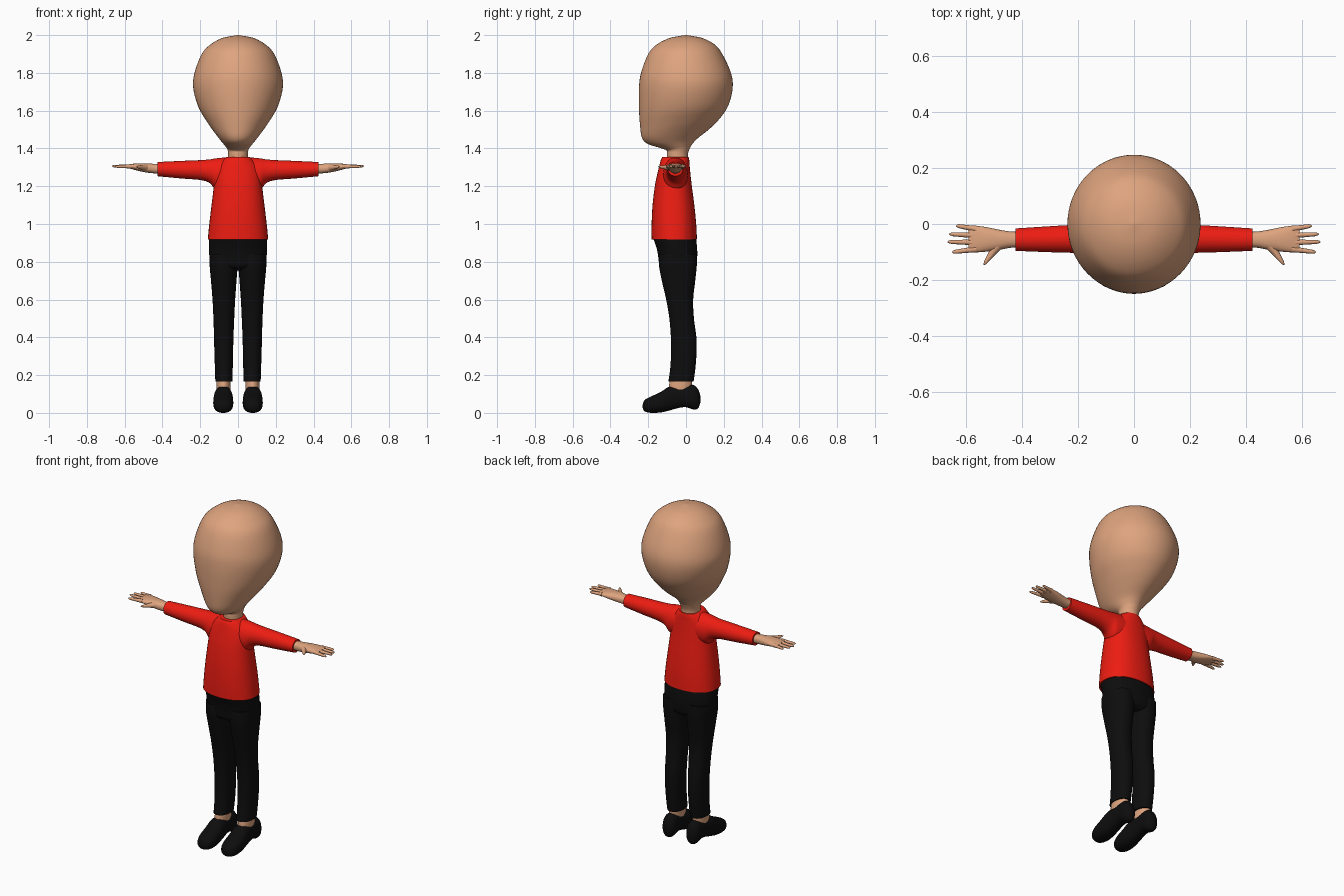
import bpy, bmesh, math
from mathutils import Vector


def material(name, rgb):
    m = bpy.data.materials.new(name)
    m.diffuse_color = (*rgb, 1)
    return m


SKIN = material("skin", (0.73, 0.37, 0.21))
RED = material("red_cloth", (0.85, 0.012, 0.006))
BLACK = material("black_cloth", (0.004, 0.004, 0.004))


def spline(rows, steps):
    """Smooth in-between rows (Catmull-Rom)."""
    out = []
    n = len(rows)
    for i in range(n - 1):
        a, b, c, d = rows[max(i - 1, 0)], rows[i], rows[i + 1], rows[min(i + 2, n - 1)]
        for s in range(steps):
            t = s / steps
            out.append([0.5 * (2 * q + (r - p) * t + (2 * p - 5 * q + 4 * r - w) * t * t
                               + (3 * q - p - 3 * r + w) * t ** 3)
                        for p, q, r, w in zip(a, b, c, d)])
    return out + [list(rows[-1])]


def finish(bm, name, mat, mirror):
    bmesh.ops.recalc_face_normals(bm, faces=bm.faces)
    me = bpy.data.meshes.new(name)
    bm.to_mesh(me)
    bm.free()
    me.materials.append(mat)
    ob = bpy.data.objects.new(name, me)
    bpy.context.collection.objects.link(ob)
    bpy.ops.object.select_all(action='DESELECT')
    ob.select_set(True)
    bpy.context.view_layer.objects.active = ob
    bpy.ops.object.shade_smooth_by_angle(angle=math.radians(45))
    if mirror:
        ob.modifiers.new("mirror", 'MIRROR').use_mirror_merge = False
    return ob


def skin_rings(bm, rings):
    vs = [[bm.verts.new(p) for p in r] for r in rings]
    n = len(vs[0])
    for r, s in zip(vs, vs[1:]):
        for k in range(n):
            bm.faces.new((r[k], r[(k + 1) % n], s[(k + 1) % n], s[k]))
    bm.faces.new(vs[0])
    bm.faces.new(vs[-1])


def loft(name, axis, rows, mat, mirror=False, power=2.0, sides=40, steps=5):
    """Rows: position on axis, u min, u max, v min, v max, optional tilt along v."""
    bm = bmesh.new()
    rings = []
    for row in spline(rows, steps):
        t, u0, u1, v0, v1 = row[:5]
        tilt = row[5] if len(row) > 5 else 0
        ring = []
        for k in range(sides):
            a = 2 * math.pi * k / sides
            c, s = (math.copysign(abs(f) ** (2 / power), f) for f in (math.cos(a), math.sin(a)))
            u = (u0 + u1) / 2 + (u1 - u0) / 2 * c
            v = (v0 + v1) / 2 + (v1 - v0) / 2 * s
            w = t + tilt * s
            ring.append({'x': (w, u, v), 'y': (u, w, v), 'z': (u, v, w)}[axis])
        rings.append(ring)
    skin_rings(bm, rings)
    return finish(bm, name, mat, mirror)


def digit(name, start, end, r0, r1):
    """Tapered finger with a rounded tip."""
    bm = bmesh.new()
    a, b = Vector(start), Vector(end)
    d = (b - a).normalized()
    side = d.cross(Vector((0, 0, 1))).normalized()
    up = side.cross(d)
    rings = []
    for t, f in ((0, 1), (0.3, .85), (0.6, .8), (0.85, .75), (0.95, .5), (1, .1)):
        r = (r0 + (r1 - r0) * t) * f
        rings.append([a.lerp(b, t) + r * (math.cos(k * math.pi / 6) * side
                                         + math.sin(k * math.pi / 6) * up) for k in range(12)])
    skin_rings(bm, rings)
    finish(bm, name, SKIN, True)


# Head and neck: z, half width, front y, back y, tilt
head = [(1.33, .052, -.10, .010, 0), (1.37, .052, -.10, .010, 0), (1.395, .056, -.104, .020, .005),
        (1.413, .068, -.145, .032, .008), (1.438, .088, -.203, .060, .014),
        (1.48, .120, -.233, .125, .024), (1.54, .163, -.243, .180, .020),
        (1.62, .210, -.249, .225, .010), (1.72, .237, -.249, .247, 0),
        (1.80, .230, -.238, .238, 0), (1.90, .192, -.200, .192, 0),
        (1.95, .146, -.155, .152, 0), (1.985, .082, -.085, .085, 0), (2.0, .002, -.002, .002, 0)]
loft("head", 'z', [(z, -w, w, f, b, t) for z, w, f, b, t in head], SKIN, sides=64)

# Shirt body: z, half width, front y, back y
shirt = [(.918, .160, -.182, .058), (1.0, .152, -.182, .054), (1.1, .140, -.177, .044),
         (1.2, .128, -.165, .031), (1.26, .122, -.153, .024), (1.31, .105, -.141, .019),
         (1.34, .080, -.133, .017), (1.355, .062, -.125, .014)]
loft("shirt_body", 'z', [(z, -w, w, f, b) for z, w, f, b in shirt], RED, power=2.25)

# Sleeves: x, y range, z range
loft("sleeve", 'x', [(.03, -.125, .012, 1.18, 1.352), (.08, -.122, .011, 1.175, 1.351),
                     (.12, -.118, .008, 1.183, 1.347), (.15, -.109, .002, 1.217, 1.342),
                     (.20, -.104, -.002, 1.233, 1.338), (.30, -.101, -.008, 1.241, 1.334),
                     (.425, -.096, -.016, 1.253, 1.328)], RED, True)

# Trousers: hips then legs
hips = [(.755, .085, -.10, .025), (.775, .135, -.138, .052), (.82, .150, -.146, .059),
        (.87, .154, -.155, .059), (.925, .154, -.174, .053)]
loft("hips", 'z', [(z, -w, w, f, b) for z, w, f, b in hips], BLACK, power=2.25)
loft("trouser_leg", 'z', [(.165, .030, .120, -.094, .040), (.23, .028, .122, -.084, .049),
                          (.32, .026, .125, -.079, .056), (.40, .024, .127, -.080, .055),
                          (.50, .020, .130, -.088, .042), (.60, .015, .135, -.105, .038),
                          (.70, .008, .143, -.128, .049), (.78, .002, .150, -.143, .057),
                          (.84, .002, .150, -.143, .056)], BLACK, True, power=2.2)

# Ankles and shoes
loft("ankle", 'z', [(.10, .042, .112, -.085, .028), (.14, .040, .114, -.09, .03),
                    (.20, .040, .112, -.08, .035)], SKIN, True)
shoe = [(-.229, .010, .025, .045), (-.218, .036, .007, .069), (-.18, .051, 0, .089),
        (-.13, .053, .003, .113), (-.09, .050, .012, .138), (-.04, .044, .026, .143),
        (.0, .042, .030, .146), (.04, .040, .018, .148), (.064, .031, .024, .125),
        (.076, .010, .055, .09)]
loft("shoe", 'y', [(y, .078 - w, .078 + w, b, t) for y, w, b, t in shoe], BLACK, True, power=2.3)

# Hands: palm, four fingers and thumb
loft("palm", 'x', [(.40, -.085, -.028, 1.268, 1.318), (.44, -.085, -.027, 1.268, 1.318),
                   (.48, -.092, -.021, 1.272, 1.321), (.53, -.099, -.011, 1.282, 1.321),
                   (.57, -.101, -.007, 1.293, 1.317), (.592, -.094, -.013, 1.299, 1.312)],
     SKIN, True, sides=24, power=2.3)
for part, y0, tip in (("index_finger", -.090, (.652, -.101, 1.304)),
                      ("middle_finger", -.066, (.668, -.064, 1.306)),
                      ("ring_finger", -.041, (.662, -.036, 1.306)),
                      ("little_finger", -.018, (.637, -.006, 1.305))):
    digit(part, (.565, y0, 1.305), tip, .012, .009)
digit("thumb", (.485, -.072, 1.298), (.538, -.147, 1.303), .021, .007)
